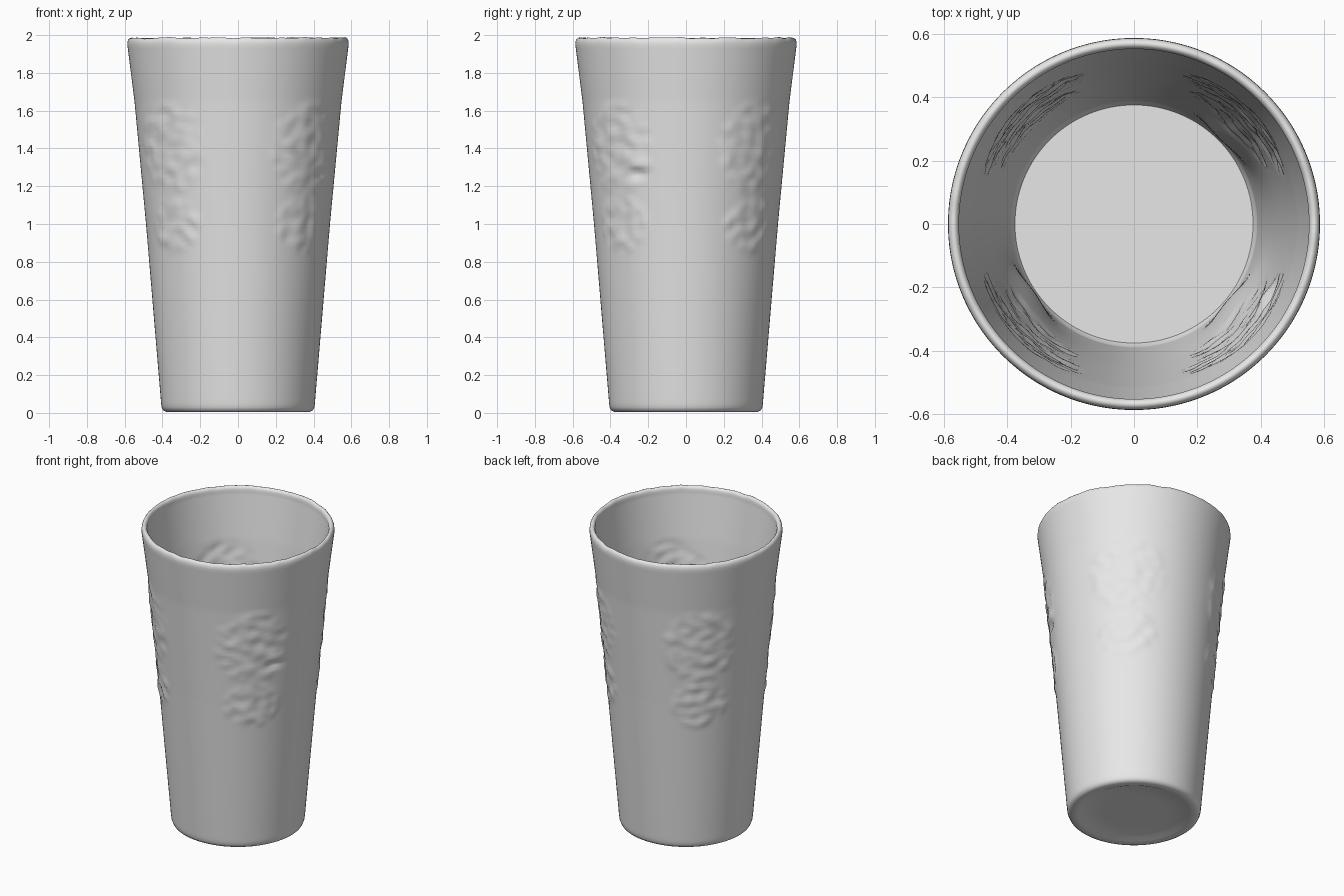
import bpy, bmesh, math
from mathutils import Vector, noise

SEGMENTS = 160
TAU = 2 * math.pi

cube = bpy.data.objects.get("Cube")
if cube:
    bpy.data.objects.remove(cube, do_unlink=True)

grey = bpy.data.materials.new("plain grey")
grey.use_nodes = True
colour = (0.8, 0.8, 0.8, 1)
grey.diffuse_color = colour
grey.node_tree.nodes["Principled BSDF"].inputs["Base Color"].default_value = colour


def interpolate(points, z):
    for (r0, z0), (r1, z1) in zip(points, points[1:]):
        if z <= z1:
            return r0 + (r1 - r0) * (z - z0) / (z1 - z0)
    return points[-1][0]


def bump(x, y, width, height):
    return math.exp(-(x / width) ** 2 - (y / height) ** 2)


def angle_gap(a, b):
    return (a - b + math.pi) % TAU - math.pi


def disc_mask(x, y, width, height):
    d = math.hypot(x / width, y / height)
    return max(0, min(1, (1 - d) * 6))


# Embossed patches on the four diagonals: a round one above a low band
def relief(a, z):
    total = 0
    for k in range(4):
        x = angle_gap(a, math.pi / 4 + k * math.pi / 2) * 0.52
        mask = max(disc_mask(x, z - 1.4, 0.25, 0.26), disc_mask(x, z - 1.0, 0.2, 0.16))
        if mask:
            ripple = noise.noise(Vector((x * 14, z * 18, k * 5)))
            total += mask * (0.003 + 0.009 * ripple)
    # One deeper pit with a raised lip
    x = angle_gap(a, math.radians(-30)) * 0.52
    total += 0.014 * bump(x, z - 1.31, 0.05, 0.025) - 0.02 * bump(x, z - 1.27, 0.05, 0.025)
    return total


# Inward swellings low on the inner wall
def swelling(a, z):
    return sum(0.04 * bump(angle_gap(a, math.radians(d)), z - 0.65, 0.3, 0.3)
               for d in (45, -40, -145))


def rim_wave(a):
    p = Vector((math.cos(a) * 3, math.sin(a) * 3, 0))
    return 0.008 * noise.noise(p) + 0.005 * noise.noise(p * 3)


outer = [(0.407, 0.05), (0.487, 1.0), (0.548, 1.65), (0.586, 1.95)]
FLOOR = 0.2
ROWS = 90

# Profile from the underside up the outside, over the rim and down to the floor
profile = [(0.2, 0.02, "base"), (0.31, 0.02, "base"), (0.34, 0.007, "base"),
           (0.38, 0.005, "base"), (0.397, 0.014, "base"), (0.404, 0.03, "base")]
for i in range(ROWS + 1):
    z = 0.05 + 1.9 * i / ROWS
    profile.append((interpolate(outer, z), z, "outer"))
for i in range(1, 8):
    t = math.pi * i / 8
    profile.append((0.568 + 0.018 * math.cos(t), 1.955 + 0.03 * math.sin(t), "rim"))
for i in range(ROWS + 1):
    z = 1.95 - (1.95 - FLOOR - 0.02) * i / ROWS
    profile.append((interpolate(outer, z) - 0.034, z, "inner"))
profile += [(0.375, FLOOR, "floor"), (0.2, FLOOR, "floor")]

bm = bmesh.new()
rings = []
for r, z, zone in profile:
    ring = []
    for s in range(SEGMENTS):
        a = TAU * s / SEGMENTS
        radius, height = r, z
        if zone == "outer":
            radius += relief(a, z)
        elif zone == "inner":
            radius += relief(a, z) - swelling(a, z)
        if z > 1.9:
            height += rim_wave(a) * (z - 1.9) / 0.085
        ring.append(bm.verts.new((radius * math.cos(a), radius * math.sin(a), height)))
    rings.append(ring)

for low, high in zip(rings, rings[1:]):
    for s in range(SEGMENTS):
        t = (s + 1) % SEGMENTS
        bm.faces.new((low[s], low[t], high[t], high[s]))

# Close the underside and the floor
for ring, z in ((rings[0], 0.02), (rings[-1], FLOOR)):
    centre = bm.verts.new((0, 0, z))
    for s in range(SEGMENTS):
        bm.faces.new((ring[s], ring[(s + 1) % SEGMENTS], centre))
bmesh.ops.recalc_face_normals(bm, faces=bm.faces[:])

mesh = bpy.data.meshes.new("cup")
bm.to_mesh(mesh)
bm.free()
mesh.materials.append(grey)
cup = bpy.data.objects.new("cup", mesh)
bpy.context.collection.objects.link(cup)
bpy.context.view_layer.objects.active = cup
cup.select_set(True)
bpy.ops.object.shade_smooth_by_angle(angle=math.radians(50))
